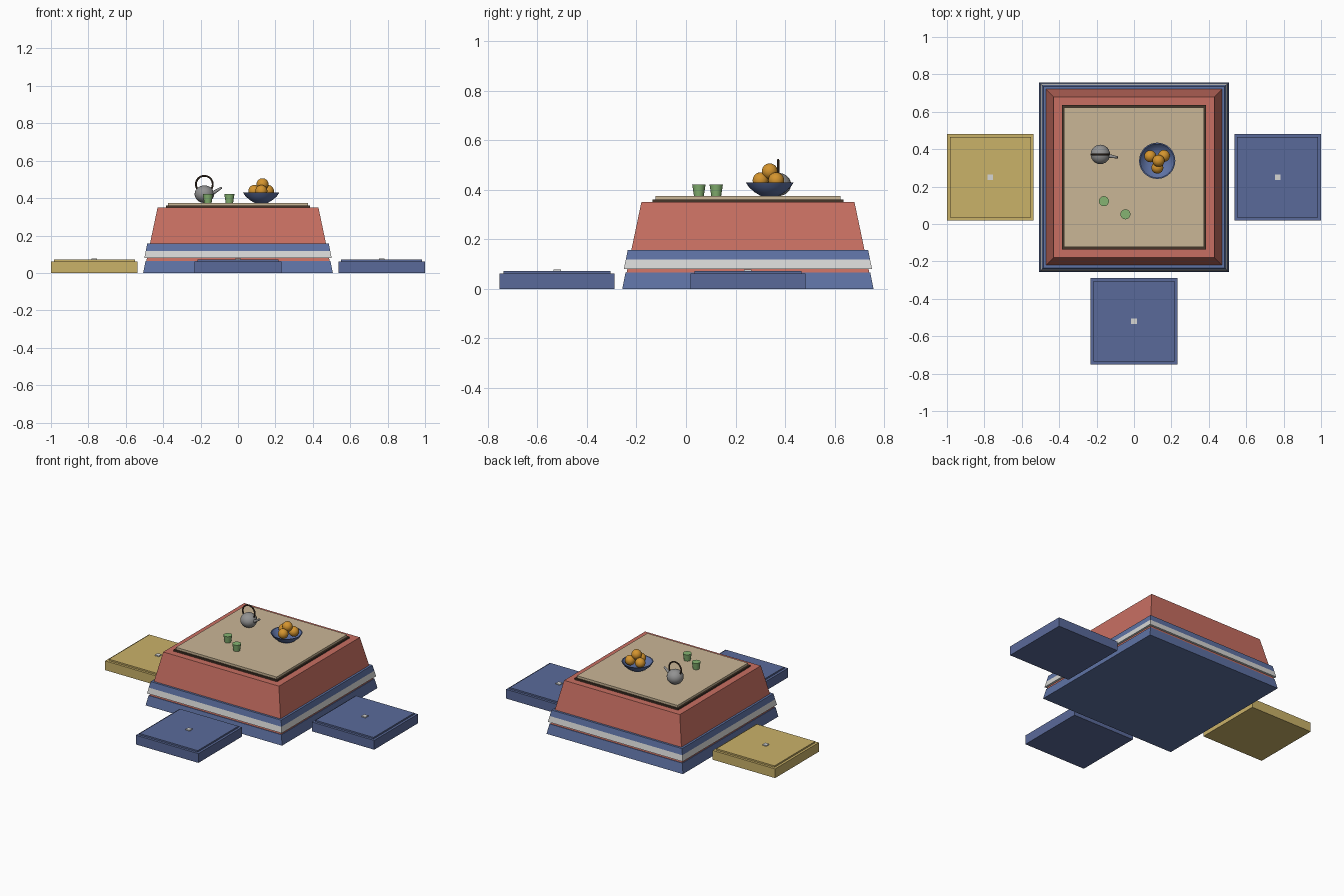
import bpy, bmesh, math
from mathutils import Vector

if "Cube" in bpy.data.objects:
    bpy.data.objects.remove(bpy.data.objects["Cube"])


def material(name, rgb):
    lin = [((c / 255 + 0.055) / 1.055) ** 2.4 for c in rgb]
    m = bpy.data.materials.new(name)
    m.diffuse_color = (*lin, 1)
    m.use_nodes = True
    m.node_tree.nodes["Principled BSDF"].inputs["Base Color"].default_value = m.diffuse_color
    return m


RED = material("quilt red", (200, 111, 98))
BLUE = material("band blue", (94, 114, 164))
NAVY = material("cushion blue", (90, 106, 154))
WHITE = material("off white", (214, 214, 212))
TAN = material("light wood", (202, 182, 150))
BROWN = material("dark wood", (70, 54, 42))
YELLOW = material("cushion yellow", (202, 178, 105))
GREY = material("kettle grey", (146, 146, 146))
GREEN = material("cup green", (134, 180, 114))
ORANGE = material("fruit orange", (212, 148, 46))


def finish(name, bm, mat, smooth=False):
    bmesh.ops.recalc_face_normals(bm, faces=bm.faces)
    me = bpy.data.meshes.new(name)
    bm.to_mesh(me)
    bm.free()
    me.materials.append(mat)
    ob = bpy.data.objects.new(name, me)
    bpy.context.collection.objects.link(ob)
    if smooth:
        bpy.ops.object.select_all(action='DESELECT')
        ob.select_set(True)
        bpy.context.view_layer.objects.active = ob
        bpy.ops.object.shade_smooth_by_angle(angle=math.radians(40))
    return ob


def slab(name, x, y, z0, z1, h0, h1, mat):
    """Square frustum with half widths h0 (bottom) and h1 (top)."""
    bm = bmesh.new()
    rings = []
    for z, h in ((z0, h0), (z1, h1)):
        rings.append([bm.verts.new((x + sx * h, y + sy * h, z))
                      for sx, sy in ((-1, -1), (1, -1), (1, 1), (-1, 1))])
    for r in rings:
        bm.faces.new(r)
    for i in range(4):
        j = (i + 1) % 4
        bm.faces.new((rings[0][i], rings[0][j], rings[1][j], rings[1][i]))
    return finish(name, bm, mat)


def lathe(name, x, y, profile, mat, n=32):
    """Spin (radius, z) points; the profile starts and ends on the axis."""
    bm = bmesh.new()
    vs = [bm.verts.new((x + r, y, z)) for r, z in profile]
    es = [bm.edges.new(p) for p in zip(vs, vs[1:])]
    bmesh.ops.spin(bm, geom=vs + es, cent=(x, y, 0), axis=(0, 0, 1),
                   angle=math.tau, steps=n)
    bmesh.ops.remove_doubles(bm, verts=bm.verts, dist=1e-5)
    return finish(name, bm, mat, True)


def ball(name, loc, r, mat, zscale=1):
    bm = bmesh.new()
    bmesh.ops.create_uvsphere(bm, u_segments=24, v_segments=14, radius=r)
    for v in bm.verts:
        v.co.z *= zscale
        v.co += Vector(loc)
    return finish(name, bm, mat, True)


CY = 0.25  # table centre in y

# Quilt with its coloured bands
slab("quilt", 0, CY, 0.002, 0.35, 0.503, 0.43, RED)
slab("quilt_hem_band", 0, CY, 0, 0.065, 0.507, 0.494, BLUE)
slab("quilt_white_band", 0, CY, 0.08, 0.118, 0.501, 0.493, WHITE)
slab("quilt_upper_band", 0, CY, 0.118, 0.157, 0.493, 0.485, BLUE)

# Table board
slab("board_edge", 0, CY, 0.348, 0.36, 0.385, 0.385, BROWN)
slab("board_top", 0, CY, 0.36, 0.375, 0.374, 0.374, TAN)

# Floor cushions
for side, x, y, mat in (("left", -0.768, CY, YELLOW), ("right", 0.768, CY, NAVY),
                        ("front", 0, -0.52, NAVY)):
    slab(side + "_cushion", x, y, 0, 0.062, 0.232, 0.232, mat)
    slab(side + "_cushion_top", x, y, 0.062, 0.072, 0.216, 0.216, mat)
    slab(side + "_cushion_button", x, y, 0.072, 0.078, 0.015, 0.015, WHITE)

# Kettle: body, spout and ring handle
KX, KY = -0.18, 0.372
ball("kettle_body", (KX, KY, 0.421), 0.052, GREY, 0.9)
bm = bmesh.new()
a, b = Vector((KX + 0.035, KY - 0.006, 0.42)), Vector((KX + 0.092, KY - 0.016, 0.456))
bmesh.ops.create_cone(bm, cap_ends=True, segments=12, radius1=0.011, radius2=0.006,
                      depth=(b - a).length)
rot = (b - a).to_track_quat('Z', 'Y')
for v in bm.verts:
    v.co = rot @ v.co + (a + b) / 2
finish("kettle_spout", bm, GREY, True)
bpy.ops.mesh.primitive_torus_add(location=(KX, KY, 0.474), rotation=(math.pi / 2, 0, 0),
                                 major_radius=0.045, minor_radius=0.005,
                                 major_segments=32, minor_segments=8)
handle = bpy.context.object
handle.name = "kettle_handle"
handle.data.materials.append(BROWN)
bpy.ops.object.shade_smooth_by_angle()

# Fruit bowl
BX, BY = 0.124, 0.338
lathe("fruit_bowl", BX, BY, [(0, 0.375), (0.036, 0.375), (0.06, 0.389), (0.083, 0.409),
                             (0.097, 0.43), (0.091, 0.43), (0.075, 0.41),
                             (0.05, 0.397), (0, 0.394)], BLUE)
for i, (x, y, z) in enumerate(((0.087, 0.362, 0.438), (0.16, 0.364, 0.438),
                               (0.125, 0.301, 0.438), (0.131, 0.338, 0.474))):
    ball(f"orange_{i + 1}", (x, y, z), 0.032, ORANGE)

# Tea cups
for i, (x, y) in enumerate(((-0.161, 0.122), (-0.046, 0.052))):
    lathe(f"tea_cup_{i + 1}", x, y, [(0, 0.375), (0.02, 0.375), (0.027, 0.421), (0, 0.421)],
          GREEN, 20)
